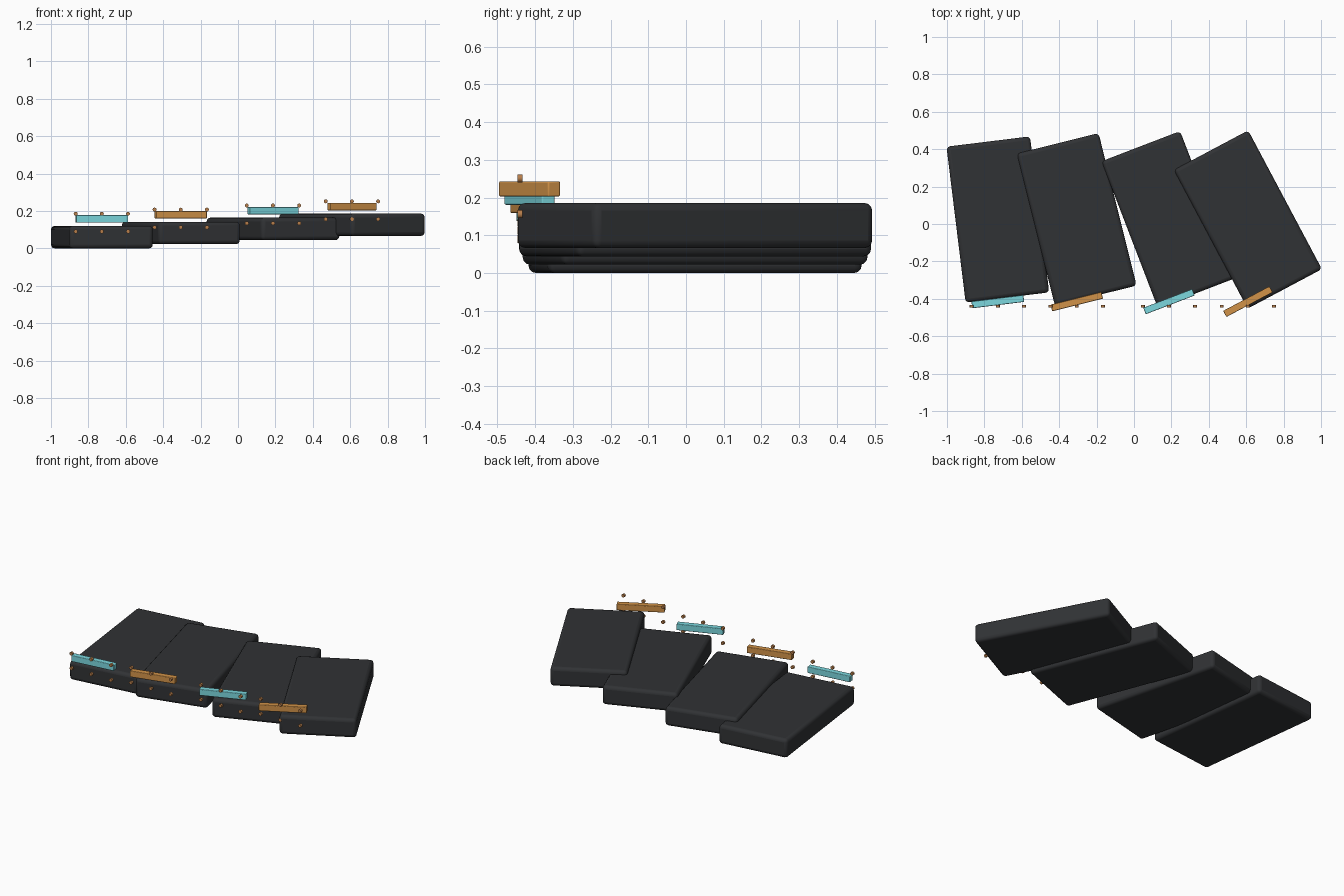
import bpy
from math import radians

cube = bpy.data.objects.get("Cube")
if cube:
    bpy.data.objects.remove(cube, do_unlink=True)


def material(name, rgb):
    mat = bpy.data.materials.new(name)
    mat.use_nodes = True
    mat.diffuse_color = (*rgb, 1)
    mat.node_tree.nodes["Principled BSDF"].inputs["Base Color"].default_value = (*rgb, 1)
    return mat


CHARCOAL = material("charcoal", (0.03, 0.032, 0.035))
CYAN = material("cyan", (0.2, 0.68, 0.73))
AMBER = material("amber", (0.64, 0.29, 0.065))
BRONZE = material("bronze", (0.48, 0.21, 0.07))


def rounded_box(name, size, location, angle, bevel, mat):
    bpy.ops.mesh.primitive_cube_add(size=1, location=location, rotation=(0, 0, angle))
    obj = bpy.context.object
    obj.name = name
    obj.scale = size
    bpy.ops.object.transform_apply(location=False, rotation=False, scale=True)
    mod = obj.modifiers.new("rounded_edges", "BEVEL")
    mod.width = bevel
    mod.segments = 3
    obj.data.materials.append(mat)
    bpy.ops.object.shade_smooth_by_angle(angle=radians(35))
    return obj


def rivet(name, location):
    bpy.ops.mesh.primitive_cylinder_add(vertices=12, radius=0.0105, depth=0.014,
                                        location=location, rotation=(radians(90), 0, 0))
    obj = bpy.context.object
    obj.name = name
    obj.data.materials.append(BRONZE)
    bpy.ops.object.shade_smooth_by_angle(angle=radians(35))


# Fanned row of slabs, each turned and raised a little more than the last
for i, x in enumerate((-0.728, -0.306, 0.187, 0.609)):
    n = i + 1
    angle = radians(7 * n)
    z = 0.06 + 0.022 * i

    rounded_box(f"slab_{n}", (0.45, 0.84, 0.12), (x, 0.024, z), angle, 0.02, CHARCOAL)

    # Bright edge bar floating over the front end
    rounded_box(f"edge_bar_{n}", (0.28, 0.037, 0.04), (x, -0.415, z + 0.097),
                angle, 0.004, AMBER if i % 2 else CYAN)

    # Two rows of three rivets across the front
    for row, dz in (("lower", 0.03), ("upper", 0.125)):
        for col, dx in (("right", -0.14), ("middle", 0), ("left", 0.14)):
            rivet(f"rivet_{n}_{row}_{col}", (x + dx, -0.44, z + dz))
